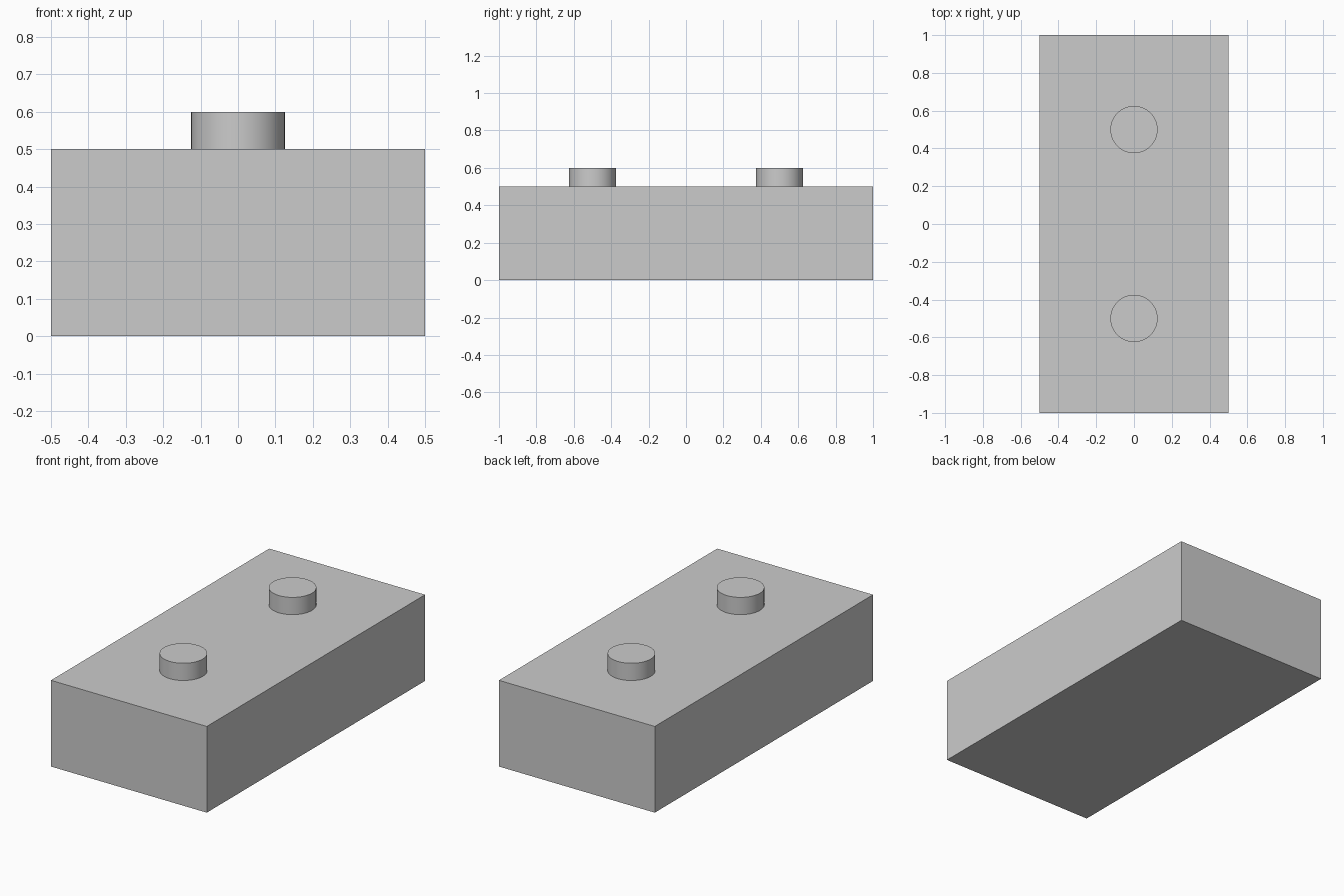
import bpy

if "Cube" in bpy.data.objects:
    bpy.data.objects.remove(bpy.data.objects["Cube"])

grey = bpy.data.materials.new("light_grey")
grey.diffuse_color = (0.6, 0.6, 0.6, 1)
grey.use_nodes = True
grey.node_tree.nodes["Principled BSDF"].inputs["Base Color"].default_value = grey.diffuse_color

# Rectangular block body
bpy.ops.mesh.primitive_cube_add(size=1, location=(0, 0, 0.25))
body = bpy.context.object
body.name = "block_body"
body.scale = (1, 2, 0.5)
bpy.ops.object.transform_apply(location=False, rotation=False, scale=True)
body.data.materials.append(grey)

# Two round studs on the top face
for name, y in (("front_stud", -0.5), ("back_stud", 0.5)):
    bpy.ops.mesh.primitive_cylinder_add(vertices=64, radius=0.125, depth=0.1,
                                        location=(0, y, 0.55))
    stud = bpy.context.object
    stud.name = name
    stud.data.materials.append(grey)
    bpy.ops.object.shade_smooth_by_angle()
